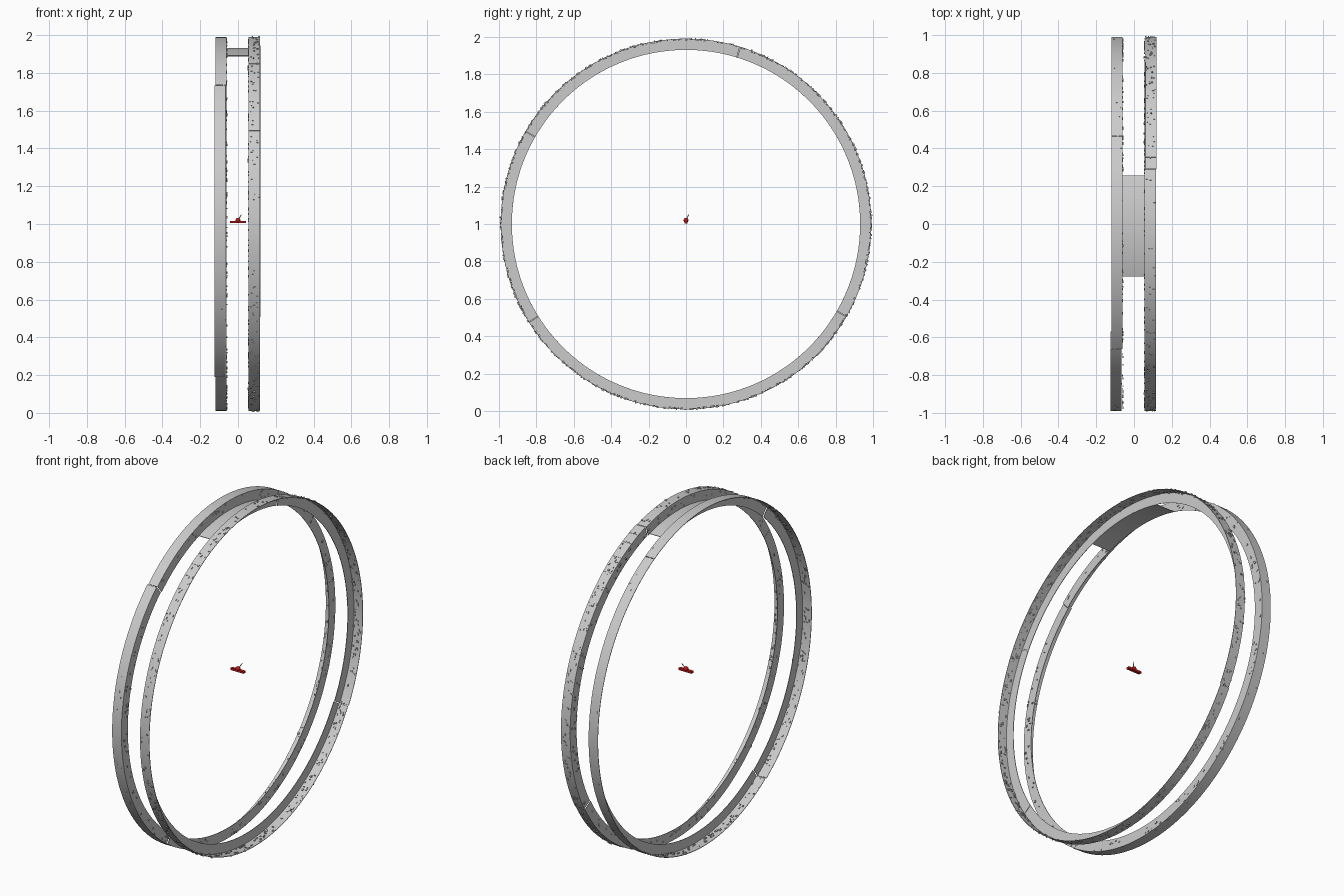
import bpy, bmesh, math, random
from mathutils import Matrix, Vector

if "Cube" in bpy.data.objects:
    bpy.data.objects.remove(bpy.data.objects["Cube"])

random.seed(4)
CZ = 1.0                     # hub height
R_IN, R_OUT, T = 0.93, 0.99, 0.003


def polar(x, r, deg):
    a = math.radians(deg)
    return Vector((x, r * math.cos(a), CZ + r * math.sin(a)))


def finish(name, bm, mat=None, smooth=False):
    bmesh.ops.recalc_face_normals(bm, faces=bm.faces)
    me = bpy.data.meshes.new(name)
    bm.to_mesh(me)
    bm.free()
    ob = bpy.data.objects.new(name, me)
    bpy.context.collection.objects.link(ob)
    if mat:
        me.materials.append(mat)
    if smooth:
        bpy.ops.object.select_all(action='DESELECT')
        ob.select_set(True)
        bpy.context.view_layer.objects.active = ob
        bpy.ops.object.shade_smooth_by_angle()
    return ob


def sweep(bm, profile, a0, a1, step=1.5):
    """Sweep a closed (x, r) profile around the x axis between two angles."""
    n = max(2, round((a1 - a0) / step))
    rows = [[bm.verts.new(polar(x, r, a0 + (a1 - a0) * i / n)) for x, r in profile]
            for i in range(n + 1)]
    k = len(profile)
    for p, q in zip(rows, rows[1:]):
        for j in range(k):
            bm.faces.new((p[j], p[(j + 1) % k], q[(j + 1) % k], q[j]))
    bm.faces.new(rows[0])
    bm.faces.new(rows[-1])


def box(bm, loc, size, rot=None):
    m = Matrix.Translation(loc) @ (rot or Matrix()) @ Matrix.Diagonal((*size, 1))
    bmesh.ops.create_cube(bm, size=1, matrix=m)


def ring(name, inner_x, side, segments):
    """L-section ring: outer band plus a flange on the side facing the other ring."""
    bm = bmesh.new()
    for a0, a1, dx in segments:
        f = inner_x + dx
        e, w = f + side * 0.06, f + side * T
        sweep(bm, [(f, R_IN), (f, R_OUT), (e, R_OUT), (e, R_OUT - T),
                   (w, R_OUT - T), (w, R_IN)], a0 + 0.1, a1 - 0.1)
    return finish(name, bm, smooth=True)


def details(name, count, x_range, r_range, x_size=(0.003, 0.01), r_size=(0.003, 0.007)):
    """Scatter small blocks around a ring."""
    bm = bmesh.new()
    for _ in range(count):
        deg = random.uniform(0, 360)
        size = (random.uniform(*x_size), random.uniform(0.004, 0.014), random.uniform(*r_size))
        box(bm, polar(random.uniform(*x_range), random.uniform(*r_range), deg), size,
            Matrix.Rotation(math.radians(deg - 90), 4, 'X'))
    return finish(name, bm)


# two facing rings, made of slightly offset arc segments
ring("left_ring", -0.06, -1, [(-125, 62, 0), (62, 132, 0), (132, 235, -0.005)])
ring("right_ring", 0.056, 1, [(-30, 73, 0.004), (73, 150, 0), (150, 212, 0), (212, 330, 0)])

# surface clutter on bands and flanges
details("right_outer_details", 260, (0.062, 0.112), (0.99, 0.993))
details("left_outer_details", 25, (-0.115, -0.065), (0.989, 0.991))
details("right_inner_details", 380, (0.064, 0.110), (0.982, 0.987))
details("left_inner_details", 380, (-0.114, -0.068), (0.982, 0.987))
details("right_flange_details", 110, (0.054, 0.056), (0.94, 0.985), (0.003, 0.006), (0.004, 0.012))
details("left_flange_details", 110, (-0.06, -0.058), (0.94, 0.985), (0.003, 0.006), (0.004, 0.012))

# thin panel seams across the right band
bm = bmesh.new()
for deg in (25, 42, 47, 53, 59, 65, 69, 121, 150, 212, 240, 300, 335):
    box(bm, polar(0.087, R_OUT, deg), (0.058, 0.004, 0.003),
        Matrix.Rotation(math.radians(deg - 90), 4, 'X'))
finish("right_panel_seams", bm)

# curved plate bridging the two rings at the top
bm = bmesh.new()
sweep(bm, [(-0.062, R_IN), (-0.062, R_IN + T), (0.057, R_IN + T), (0.057, R_IN)], 74, 107.3)
finish("bridge_plate", bm, smooth=True)

# small red craft at the hub
red = bpy.data.materials.new("red")
red.diffuse_color = (0.55, 0.01, 0.01, 1)
red.use_nodes = True
red.node_tree.nodes["Principled BSDF"].inputs["Base Color"].default_value = red.diffuse_color
bm = bmesh.new()
box(bm, (0, 0, 1.01), (0.086, 0.018, 0.012))
finish("craft_wing", bm, red)
bm = bmesh.new()
bmesh.ops.create_uvsphere(bm, u_segments=16, v_segments=8, radius=0.013,
                          matrix=Matrix.Translation((0, 0, 1.02)))
finish("craft_body", bm, red, True)
bm = bmesh.new()
tip, base = Vector((0.018, 0.014, 1.05)), Vector((0, 0, 1.02))
d = tip - base
bmesh.ops.create_cone(bm, cap_ends=True, segments=8, radius1=0.003, radius2=0.002, depth=d.length,
                      matrix=Matrix.Translation((tip + base) / 2)
                      @ d.to_track_quat('Z', 'Y').to_matrix().to_4x4())
finish("craft_antenna", bm)
